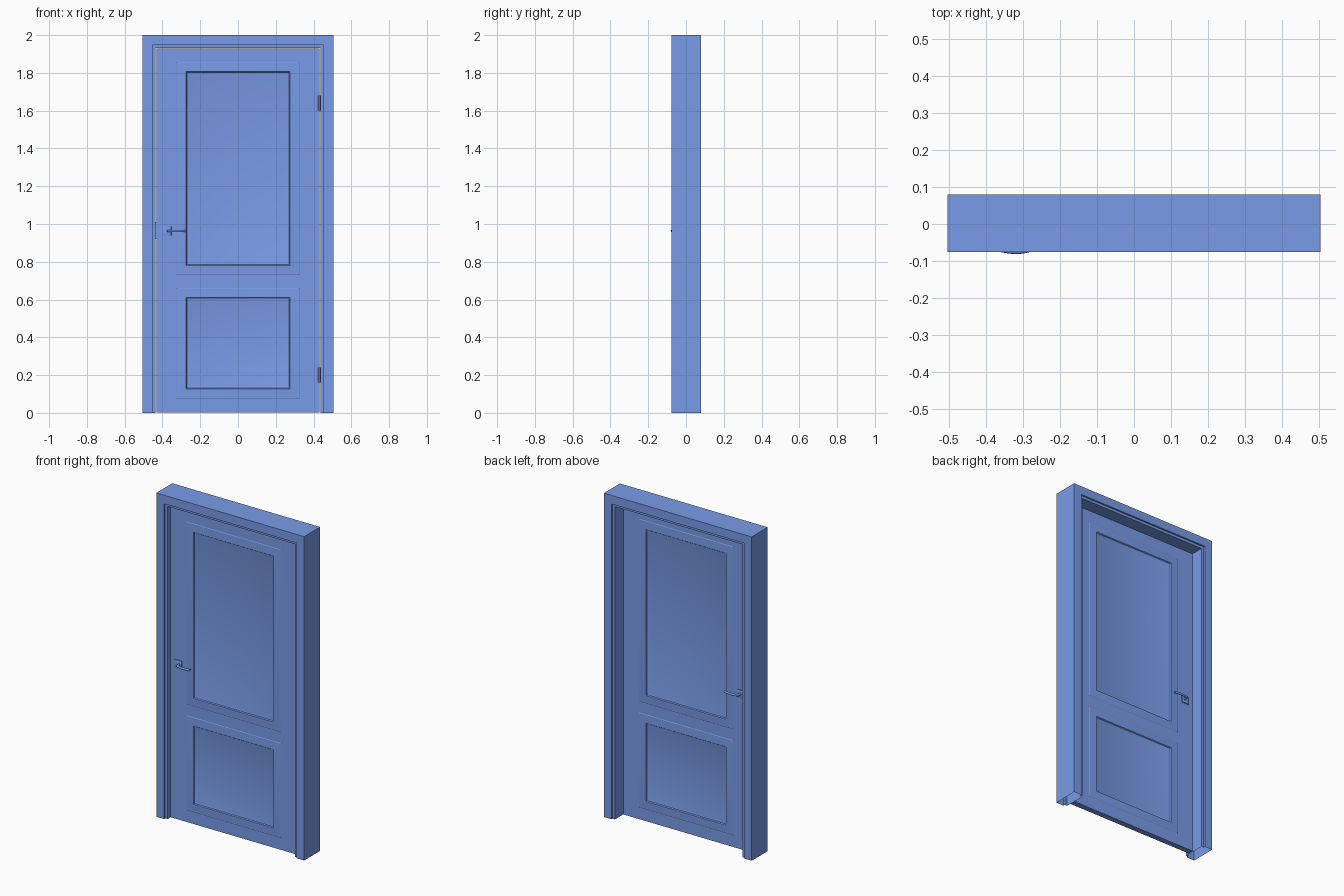
import bpy, bmesh, math

if "Cube" in bpy.data.objects:
    bpy.data.objects.remove(bpy.data.objects["Cube"])

MID = -0.0225      # y of the door leaf's middle plane
HALF = 0.0175      # half the leaf thickness

blue = bpy.data.materials.new("blue_paint")
blue.diffuse_color = (0.19, 0.33, 0.80, 1)
blue.use_nodes = True
blue.node_tree.nodes["Principled BSDF"].inputs["Base Color"].default_value = blue.diffuse_color


def make_object(name, bm, smooth=True, loc=(0, 0, 0)):
    bmesh.ops.recalc_face_normals(bm, faces=bm.faces)
    mesh = bpy.data.meshes.new(name)
    bm.to_mesh(mesh)
    bm.free()
    mesh.materials.append(blue)
    ob = bpy.data.objects.new(name, mesh)
    ob.location = loc
    bpy.context.collection.objects.link(ob)
    if smooth:
        bpy.ops.object.select_all(action='DESELECT')
        ob.select_set(True)
        bpy.context.view_layer.objects.active = ob
        bpy.ops.object.shade_smooth_by_angle(angle=math.radians(30))
    return ob


def box(name, x0, x1, y0, y1, z0, z1, bevel=0):
    bm = bmesh.new()
    bmesh.ops.create_cube(bm, size=1)
    for v in bm.verts:
        v.co = ((x0 + x1) / 2 + v.co.x * (x1 - x0),
                (y0 + y1) / 2 + v.co.y * (y1 - y0),
                (z0 + z1) / 2 + v.co.z * (z1 - z0))
    if bevel:
        bmesh.ops.bevel(bm, geom=bm.edges[:], offset=bevel, segments=2,
                        profile=0.5, affect='EDGES')
    return make_object(name, bm, bool(bevel))


# Door frame: stepped hollow profile (inset from outside, y), open at the floor
profile = [(0, -0.076), (0.053, -0.076), (0.053, -0.065), (0.069, -0.065),
           (0.069, 0.07), (0.053, 0.07), (0.053, 0.08), (0, 0.08)]
bm = bmesh.new()
rings = []
for sx, top in ((-1, 0), (-1, 1), (1, 1), (1, 0)):
    rings.append([bm.verts.new((sx * (0.505 - u), y, (2 - u) * top))
                  for u, y in profile])
n = len(profile)
for a, b in zip(rings, rings[1:]):
    for i in range(n):
        j = (i + 1) % n
        bm.faces.new((a[i], a[j], b[j], b[i]))
make_object("door_frame", bm, False)

# Door leaf: front half with two raised mouldings round panels, mirrored
xs = [-0.432, -0.325, 0.325, 0.432]
zs = [0.003, 0.076, 0.662, 0.73, 1.858, 1.928]
moulding = [(0.003, -0.002), (0.025, -0.003), (0.045, -0.006),
            (0.051, -0.005), (0.055, 0.001), (0.068, 0.005)]
bm = bmesh.new()
grid = [[bm.verts.new((x, -HALF, z)) for z in zs] for x in xs]
for i in range(3):
    for k in range(5):
        ring = [grid[i][k], grid[i + 1][k], grid[i + 1][k + 1], grid[i][k + 1]]
        if i == 1 and k in (1, 3):
            for inset, depth in moulding:
                x0, x1 = xs[1] + inset, xs[2] - inset
                z0, z1 = zs[k] + inset, zs[k + 1] - inset
                inner = [bm.verts.new((x, depth - HALF, z)) for x, z in
                         ((x0, z0), (x1, z0), (x1, z1), (x0, z1))]
                for s in range(4):
                    t = (s + 1) % 4
                    bm.faces.new((ring[s], ring[t], inner[t], inner[s]))
                ring = inner
        bm.faces.new(ring)
rim = [e for e in bm.edges if e.is_boundary]
new = bmesh.ops.extrude_edge_only(bm, edges=rim)["geom"]
for v in new:
    if isinstance(v, bmesh.types.BMVert):
        v.co.y = 0
leaf = make_object("door_leaf", bm, True, (0, MID, 0))
mirror = leaf.modifiers.new("back_side", 'MIRROR')
mirror.use_axis = (False, True, False)

# Lever handles with square roses, one per side
for side, tag in ((1, "front"), (-1, "back")):
    ys = sorted((MID - side * (HALF - 0.001), MID - side * (HALF + 0.006)))
    box("handle_rose_" + tag, -0.403, -0.353, ys[0], ys[1], 0.938, 0.988, 0.002)

    curve = bpy.data.curves.new("handle_lever_" + tag, 'CURVE')
    curve.dimensions = '3D'
    curve.bevel_depth = 0.0068
    curve.bevel_resolution = 3
    curve.use_fill_caps = True
    path = [(-0.370, HALF), (-0.370, 0.038), (-0.367, 0.045), (-0.345, 0.050),
            (-0.318, 0.0525), (-0.295, 0.050), (-0.280, 0.046)]
    spline = curve.splines.new('NURBS')
    spline.points.add(len(path) - 1)
    for p, (x, d) in zip(spline.points, path):
        p.co = (x, MID - side * d, 0.963, 1)
    spline.order_u = 3
    spline.use_endpoint_u = True
    spline.resolution_u = 5
    curve.materials.append(blue)
    lever = bpy.data.objects.new("handle_lever_" + tag, curve)
    bpy.context.collection.objects.link(lever)

# Latch and its plates in the gap on the handle side
box("strike_plate", -0.437, -0.4345, MID - 0.012, MID + 0.012, 0.92, 1.01)
box("lock_plate", -0.4335, -0.4315, MID - 0.010, MID + 0.010, 0.92, 1.01)
box("latch", -0.437, -0.425, MID - 0.006, MID + 0.006, 0.953, 0.973)

# Hinge barrels and leaves
for tag, z in (("lower", 0.2), ("upper", 1.64)):
    bm = bmesh.new()
    bmesh.ops.create_cone(bm, cap_ends=True, segments=16, radius1=0.006,
                          radius2=0.006, depth=0.08)
    make_object("hinge_barrel_" + tag, bm, True, (0.430, -0.043, z))
    box("hinge_leaf_" + tag, 0.431, 0.4365, -0.042, -0.012, z - 0.04, z + 0.04)
